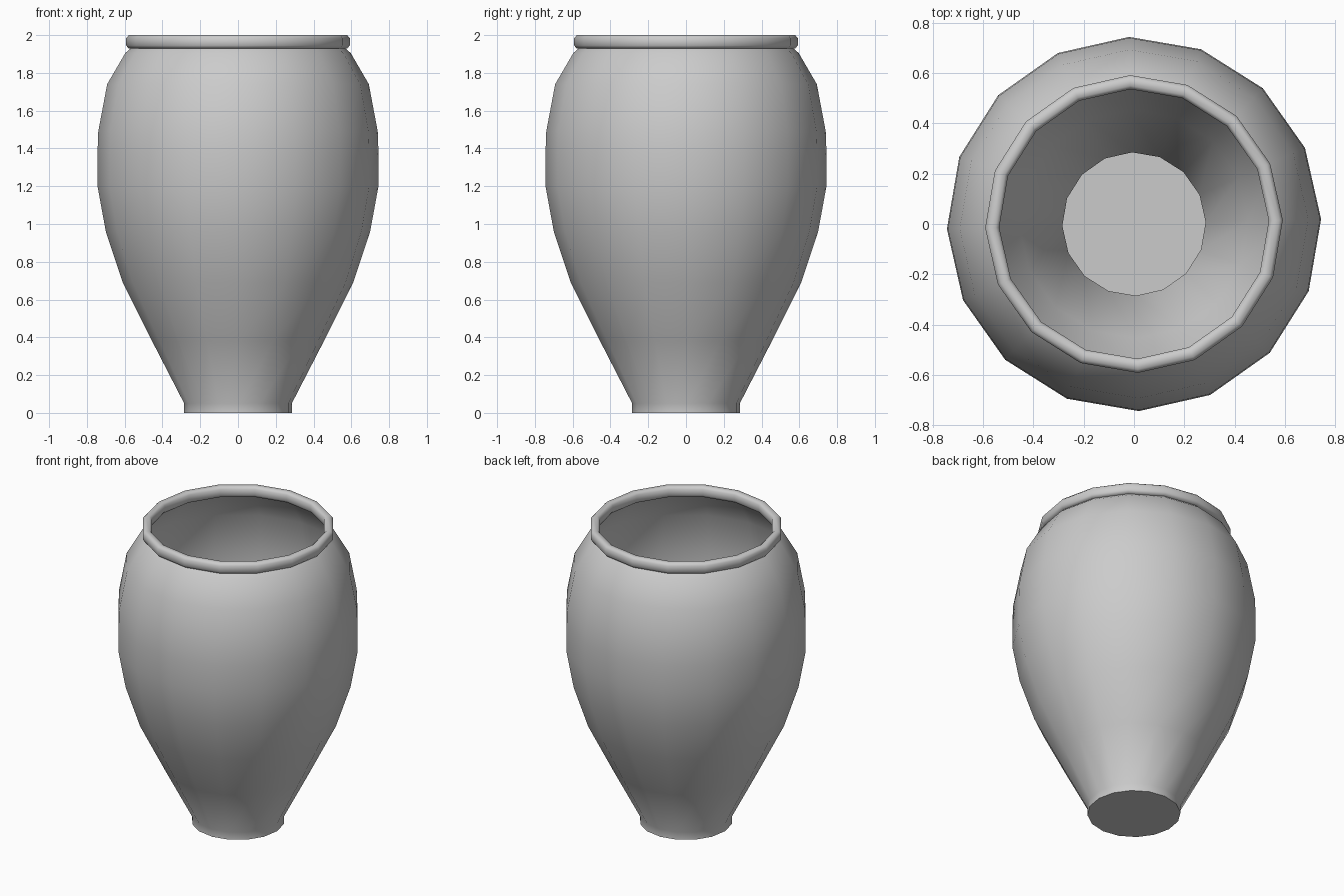
import bpy, bmesh, math

SIDES = 16
TURN = math.radians(1.5)

cube = bpy.data.objects.get("Cube")
if cube:
    bpy.data.objects.remove(cube, do_unlink=True)

grey = bpy.data.materials.new("plain_grey")
grey.use_nodes = True
colour = (0.6, 0.6, 0.6, 1)
grey.diffuse_color = colour
grey.node_tree.nodes["Principled BSDF"].inputs["Base Color"].default_value = colour


def lathe(name, profile, closed=False, floor=False, angle=40):
    """Spin a (radius, height) profile around z."""
    bm = bmesh.new()
    rings = []
    for r, z in profile:
        ring = []
        for i in range(SIDES):
            a = TURN + i * math.tau / SIDES
            ring.append(bm.verts.new((r * math.cos(a), r * math.sin(a), z)))
        rings.append(ring)
    pairs = list(zip(rings, rings[1:]))
    if closed:
        pairs.append((rings[-1], rings[0]))
    for low, high in pairs:
        for i in range(SIDES):
            j = (i + 1) % SIDES
            bm.faces.new((low[i], low[j], high[j], high[i]))
    if floor:
        bm.faces.new(rings[0][::-1])
    mesh = bpy.data.meshes.new(name)
    bm.to_mesh(mesh)
    bm.free()
    mesh.materials.append(grey)
    obj = bpy.data.objects.new(name, mesh)
    bpy.context.collection.objects.link(obj)
    bpy.ops.object.select_all(action="DESELECT")
    obj.select_set(True)
    bpy.context.view_layer.objects.active = obj
    bpy.ops.object.shade_smooth_by_angle(angle=math.radians(angle))
    return obj


# Thin-walled open body with a flat foot
lathe("vase_body", [
    (0.285, 0), (0.285, 0.05), (0.455, 0.38), (0.61, 0.69), (0.70, 0.96),
    (0.744, 1.2), (0.744, 1.38), (0.74, 1.49), (0.693, 1.74),
    (0.597, 1.905), (0.55, 1.945)], floor=True)

# Rounded lip around the mouth
lathe("rim", [
    (0.545, 1.93), (0.58, 1.93), (0.592, 1.945), (0.592, 1.985), (0.578, 2.0),
    (0.55, 2.0), (0.536, 1.985), (0.536, 1.945)], closed=True, angle=60)
